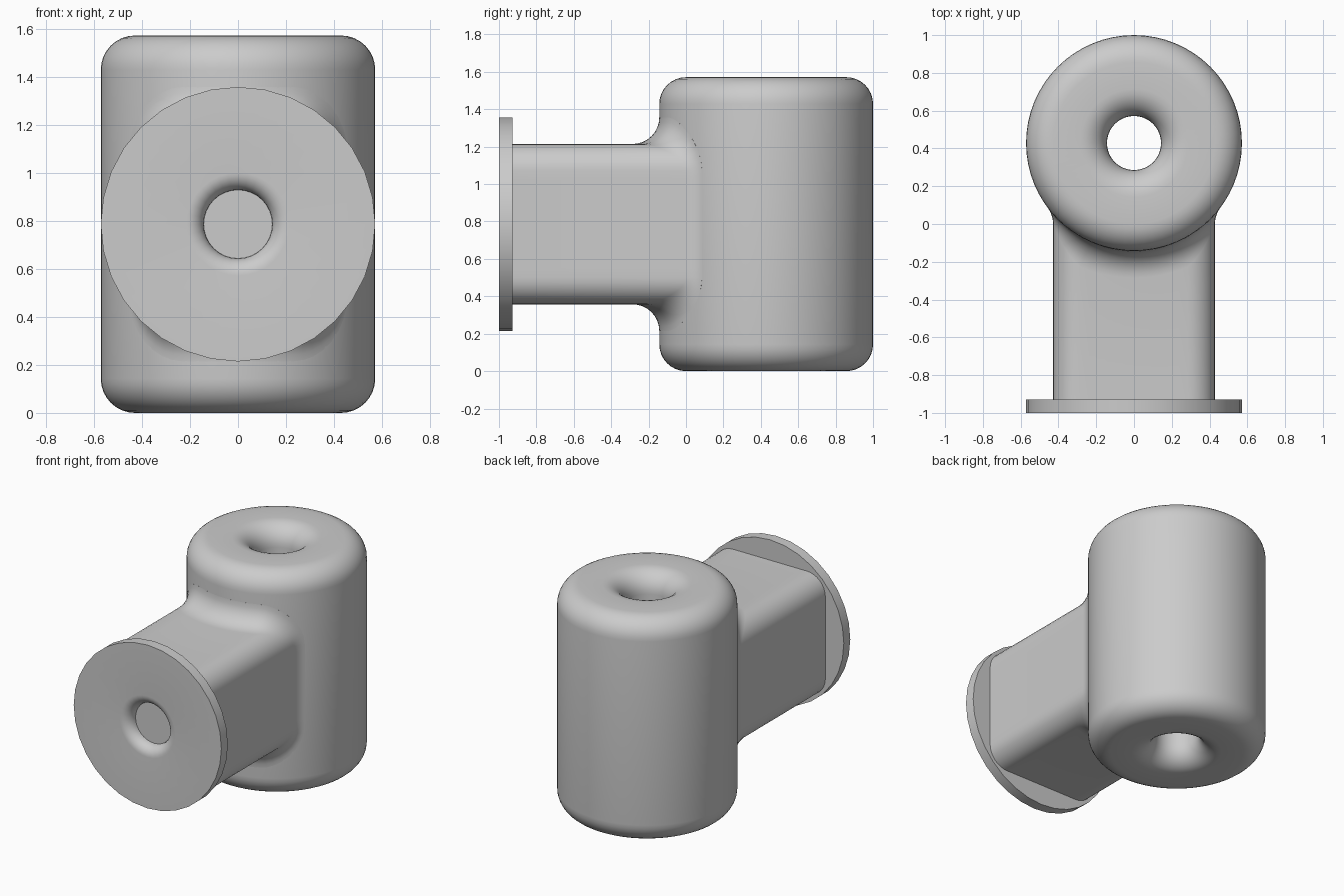
import bpy, bmesh, math
from mathutils import Vector, Matrix

if "Cube" in bpy.data.objects:
    bpy.data.objects.remove(bpy.data.objects["Cube"])

U = 1 / 7             # design unit: wall and fillet radius
CY = 3 * U            # barrel axis, y
CZ = 5.5 * U          # arm axis, z

grey = bpy.data.materials.new("plain grey")
grey.diffuse_color = (0.6, 0.6, 0.6, 1)
grey.use_nodes = True
grey.node_tree.nodes["Principled BSDF"].inputs["Base Color"].default_value = grey.diffuse_color


def finish(name, bm):
    bmesh.ops.recalc_face_normals(bm, faces=bm.faces)
    me = bpy.data.meshes.new(name)
    bm.to_mesh(me)
    bm.free()
    me.materials.append(grey)
    ob = bpy.data.objects.new(name, me)
    bpy.context.collection.objects.link(ob)
    bpy.ops.object.select_all(action='DESELECT')
    ob.select_set(True)
    bpy.context.view_layer.objects.active = ob
    bpy.ops.object.shade_smooth_by_angle(angle=math.radians(35))
    return ob


def arc(cx, cy, r, a0, a1, n):
    angles = [math.radians(a0 + (a1 - a0) * i / n) for i in range(n + 1)]
    return [(cx + r * math.cos(a), cy + r * math.sin(a)) for a in angles]


def skin(bm, rings, close_rows):
    """Join closed rings of vertices into quads."""
    n = len(rings[0])
    pairs = list(zip(rings, rings[1:]))
    if close_rows:
        pairs.append((rings[-1], rings[0]))
    for a, b in pairs:
        for i in range(n):
            j = (i + 1) % n
            bm.faces.new((a[i], a[j], b[j], b[i]))


def lathe(name, profile, sides, matrix):
    """Revolve a closed (radius, height) profile around its axis."""
    bm = bmesh.new()
    rings = []
    for r, h in profile:
        angles = [2 * math.pi * i / sides for i in range(sides)]
        rings.append([bm.verts.new(matrix @ Vector((r * math.cos(a), r * math.sin(a), h)))
                      for a in angles])
    skin(bm, rings, True)
    return finish(name, bm)


# Barrel: rounded rims outside and around the through hole
H = 11 * U
barrel = (arc(3 * U, U, U, -90, 0, 8) + arc(3 * U, H - U, U, 0, 90, 8)
          + arc(2 * U, H - U, U, 90, 180, 8) + arc(2 * U, U, U, 180, 270, 8))
lathe("barrel", barrel, 64, Matrix.Translation((0, CY, 0)))

# Flange: thin disc whose hole has a rounded front edge
T = U / 2
flange = [(U, 0), (4 * U, 0), (4 * U, T)] + arc(1.5 * U, 0, T, 90, 180, 8)[:-1]
lathe("flange", flange, 32,
      Matrix.Translation((0, -1 + T, CZ)) @ Matrix.Rotation(math.pi / 2, 4, 'X'))

# Arm: rounded square section, flowing into the barrel with a rolling-ball fillet
section = []          # (point, outward normal) around the section
for k in range(4):
    a0 = 90 * k
    sx, sz = [(1, 1), (-1, 1), (-1, -1), (1, -1)][k]
    for i in range(9):
        a = math.radians(a0 + 90 * i / 8)
        n = Vector((math.cos(a), math.sin(a)))
        section.append((Vector((sx * 2 * U, sz * 2 * U)) + n * U, n))
    # extra points along the flat side
    step = Vector((-n.y, n.x)) * (4 * U / 12)
    start = section[-1][0]
    section += [(start + step * i, n.copy()) for i in range(1, 12)]

bm = bmesh.new()
STEPS = 8
columns = []
for p, n in section:
    c2 = p + n * U
    c = Vector((c2.x, CY - math.sqrt((5 * U) ** 2 - c2.x ** 2), CZ + c2.y))
    d0 = Vector((-n.x, 0, -n.y))
    d1 = Vector((-c.x, CY - c.y, 0)).normalized()
    col = [Vector((p.x, -1 + T, CZ + p.y))]
    col += [c + U * d0.slerp(d1, i / STEPS) for i in range(STEPS + 1)]
    col.append(col[-1] + d1 * 0.02)      # tuck the end under the barrel skin
    columns.append(col)
rings = [[bm.verts.new(col[j]) for col in columns] for j in range(STEPS + 3)]
skin(bm, rings, False)
bm.faces.new(rings[0])
finish("arm", bm)
